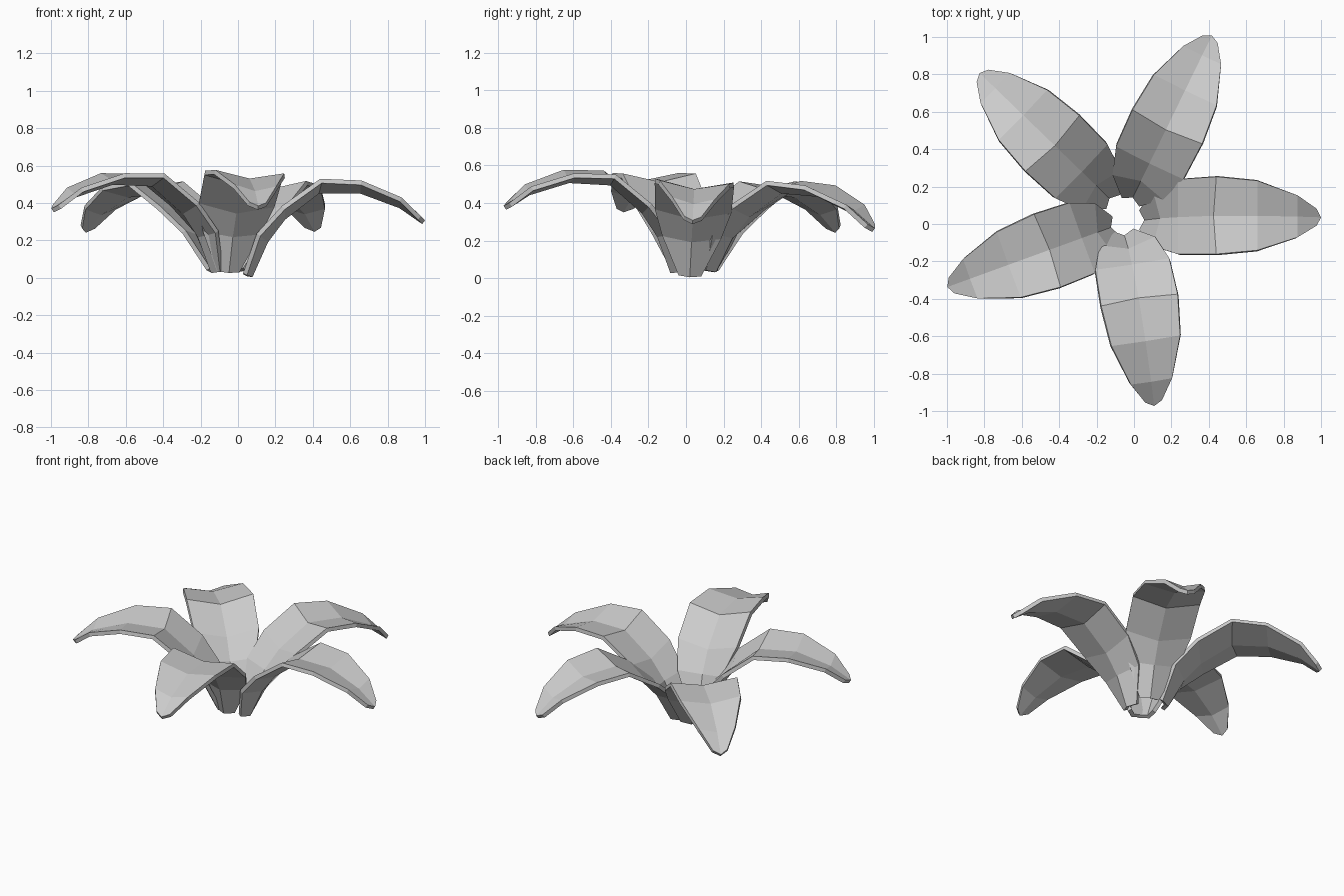
import bpy, bmesh
from math import radians
from mathutils import Matrix, Vector

if "Cube" in bpy.data.objects:
    bpy.data.objects.remove(bpy.data.objects["Cube"])

# Leaf stations: mid-rib (r, z), edge (r, z), half width
ROWS = [
    (0.020, 0.015, -0.008, 0.022, 0.052),
    (0.105, 0.205, 0.065, 0.230, 0.150),
    (0.200, 0.330, 0.200, 0.375, 0.200),
    (0.390, 0.475, 0.405, 0.520, 0.207),
    (0.625, 0.475, 0.625, 0.512, 0.186),
    (0.840, 0.395, 0.840, 0.425, 0.112),
    (0.965, 0.308, 0.942, 0.328, 0.045),
]

# Leaves: base (x, y, z), heading in degrees, pitch and roll in radians
LEAVES = [
    ("leaf_right", (0.035, 0.020, 0.00), 0, 0.0, -0.05),
    ("leaf_back_right", (-0.016, 0.122, 0.03), 64, -0.075, 0.0),
    ("leaf_back_left", (-0.116, 0.122, 0.03), 136, -0.08, 0.0),
    ("leaf_left", (-0.105, -0.012, 0.02), 200, 0.045, 0.0),
    ("leaf_front", (-0.055, -0.042, 0.02), -81, 0.06, -0.05),
]


def make_leaf(name, base, heading, pitch, roll):
    # Folded, arching blade of two strips either side of the mid-rib
    bm = bmesh.new()
    grid = []
    for mr, mz, er, ez, w in ROWS:
        grid.append([bm.verts.new(p) for p in
                     ((er, -w, ez), (mr, 0, mz), (er, w, ez))])
    for a, b in zip(grid, grid[1:]):
        for j in range(2):
            bm.faces.new((a[j], b[j], b[j + 1], a[j + 1]))
    bm.transform(Matrix.Translation(Vector(base))
                 @ Matrix.Rotation(radians(heading), 4, 'Z')
                 @ Matrix.Rotation(-pitch, 4, 'Y')
                 @ Matrix.Rotation(roll, 4, 'X'))
    bm.normal_update()
    mesh = bpy.data.meshes.new(name)
    bm.to_mesh(mesh)
    bm.free()
    obj = bpy.data.objects.new(name, mesh)
    bpy.context.collection.objects.link(obj)
    # Blade thickness, added on the underside
    mod = obj.modifiers.new("thickness", 'SOLIDIFY')
    mod.thickness = 0.025
    mod.offset = -1


for leaf in LEAVES:
    make_leaf(*leaf)
